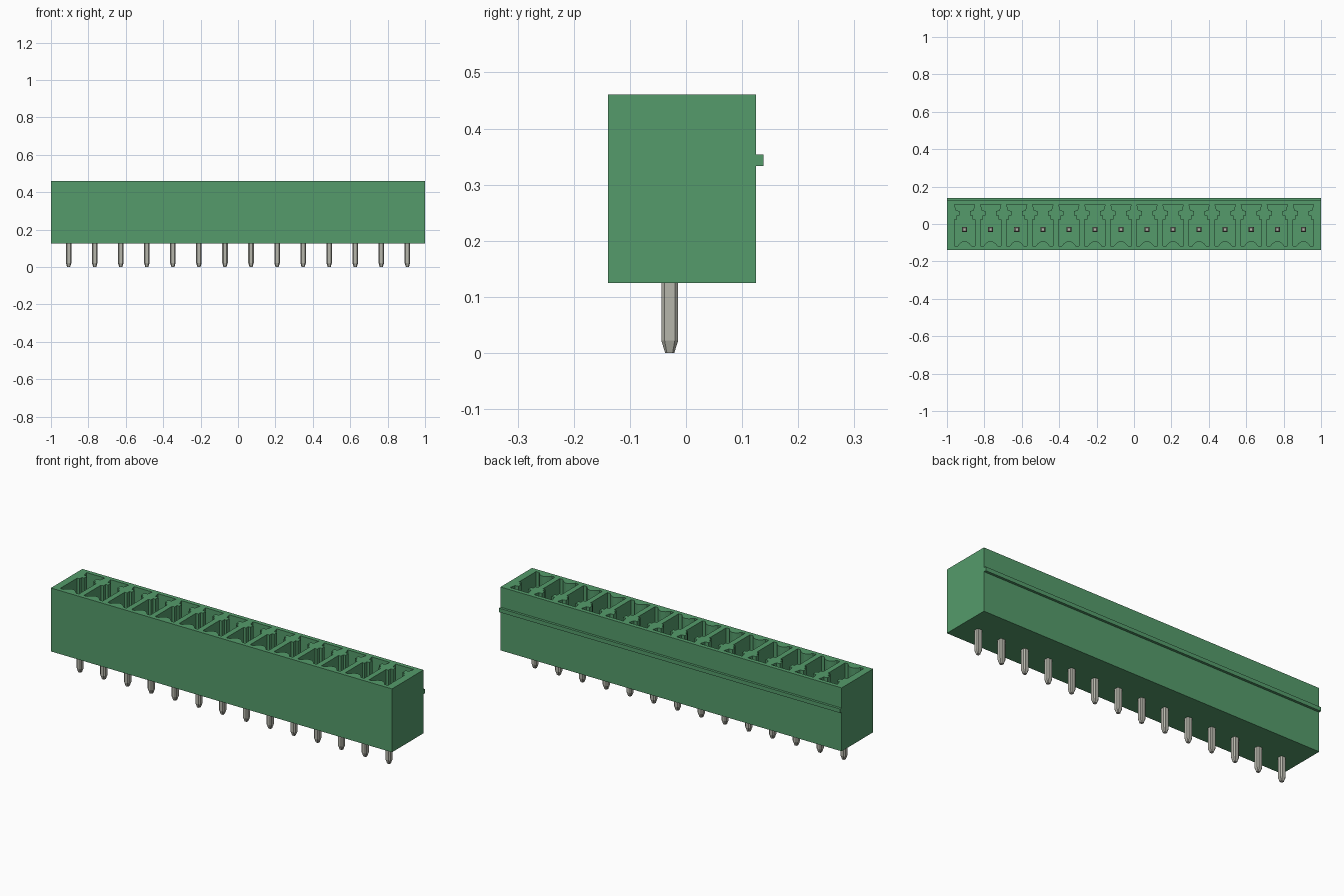
import bpy, bmesh

cube = bpy.data.objects.get("Cube")
if cube:
    bpy.data.objects.remove(cube, do_unlink=True)

COUNT, PITCH, PIN_Y = 14, 0.1393, -0.029
Z0, Z1, FLOOR = 0.125, 0.461, 0.17
XS = [(i - (COUNT - 1) / 2) * PITCH for i in range(COUNT)]


def material(name, rgb):
    m = bpy.data.materials.new(name)
    m.use_nodes = True
    m.diffuse_color = (*rgb, 1)
    m.node_tree.nodes["Principled BSDF"].inputs["Base Color"].default_value = (*rgb, 1)
    return m


green = material("green plastic", (0.09, 0.33, 0.147))
metal = material("tinned metal", (0.47, 0.47, 0.41))


def make_object(name, bm, mat):
    bmesh.ops.recalc_face_normals(bm, faces=bm.faces)
    mesh = bpy.data.meshes.new(name)
    bm.to_mesh(mesh)
    bm.free()
    mesh.materials.append(mat)
    obj = bpy.data.objects.new(name, mesh)
    bpy.context.collection.objects.link(obj)
    return obj


def loft(bm, rings):
    """Skin a stack of equal-length point rings and cap both ends."""
    loops = [[bm.verts.new(p) for p in ring] for ring in rings]
    for a, b in zip(loops, loops[1:]):
        n = len(a)
        for i in range(n):
            bm.faces.new((a[i], a[(i + 1) % n], b[(i + 1) % n], b[i]))
    bm.faces.new(loops[0][::-1])
    bm.faces.new(loops[-1])


# Housing: side profile with the locking rib, swept along x
profile = [(-0.139, Z0), (0.125, Z0), (0.125, 0.333), (0.138, 0.333),
           (0.138, 0.354), (0.125, 0.354), (0.125, Z1), (-0.139, Z1)]
bm = bmesh.new()
loft(bm, [[(x, y, z) for y, z in profile] for x in (-1, 1)])
housing = make_object("housing", bm, green)

# Keyed socket outline: right half, mirrored, with an arched front wall
half = [(0.055, -0.117), (0.055, 0.025), (0.041, 0.025), (0.041, 0.045),
        (0.028, 0.045), (0.028, 0.070), (0.046, 0.072), (0.054, 0.103)]
arch = []
for i in range(9):
    t = -1 + i / 4
    arch.append((0.037 * t, -0.117 + 0.026 * (1 - t * t)))
outline = half + [(-x, y) for x, y in reversed(half)] + arch

bm = bmesh.new()
for cx in XS:
    loft(bm, [[(cx + x, y, z) for x, y in outline] for z in (FLOOR, Z1 + 0.05)])
cutter = make_object("socket_cutter", bm, green)
cutter.hide_render = True

# Cut the sockets, then drop the cutter
mod = housing.modifiers.new("sockets", 'BOOLEAN')
mod.operation, mod.solver, mod.object = 'DIFFERENCE', 'EXACT', cutter
bpy.context.view_layer.objects.active = housing
bpy.ops.object.modifier_apply(modifier=mod.name)
bpy.data.objects.remove(cutter, do_unlink=True)


def pin_ring(cx, r, c, z):
    """Square of half-width r with corners cut by c."""
    pts = [(r, -r + c), (r, r - c), (r - c, r), (-r + c, r),
           (-r, r - c), (-r, -r + c), (-r + c, -r), (r - c, -r)]
    return [(cx + x, PIN_Y + y, z) for x, y in pts]


# Contact pins with tapered ends, running up into the sockets
for i, cx in enumerate(XS):
    bm = bmesh.new()
    loft(bm, [pin_ring(cx, 0.008, 0.003, 0.0),
              pin_ring(cx, 0.015, 0.006, 0.022),
              pin_ring(cx, 0.015, 0.006, Z0 + 0.01),
              pin_ring(cx, 0.0135, 0.001, Z0 + 0.02),
              pin_ring(cx, 0.0135, 0.001, 0.375),
              pin_ring(cx, 0.008, 0.001, 0.395)])
    make_object(f"contact_pin_{i + 1}", bm, metal)
